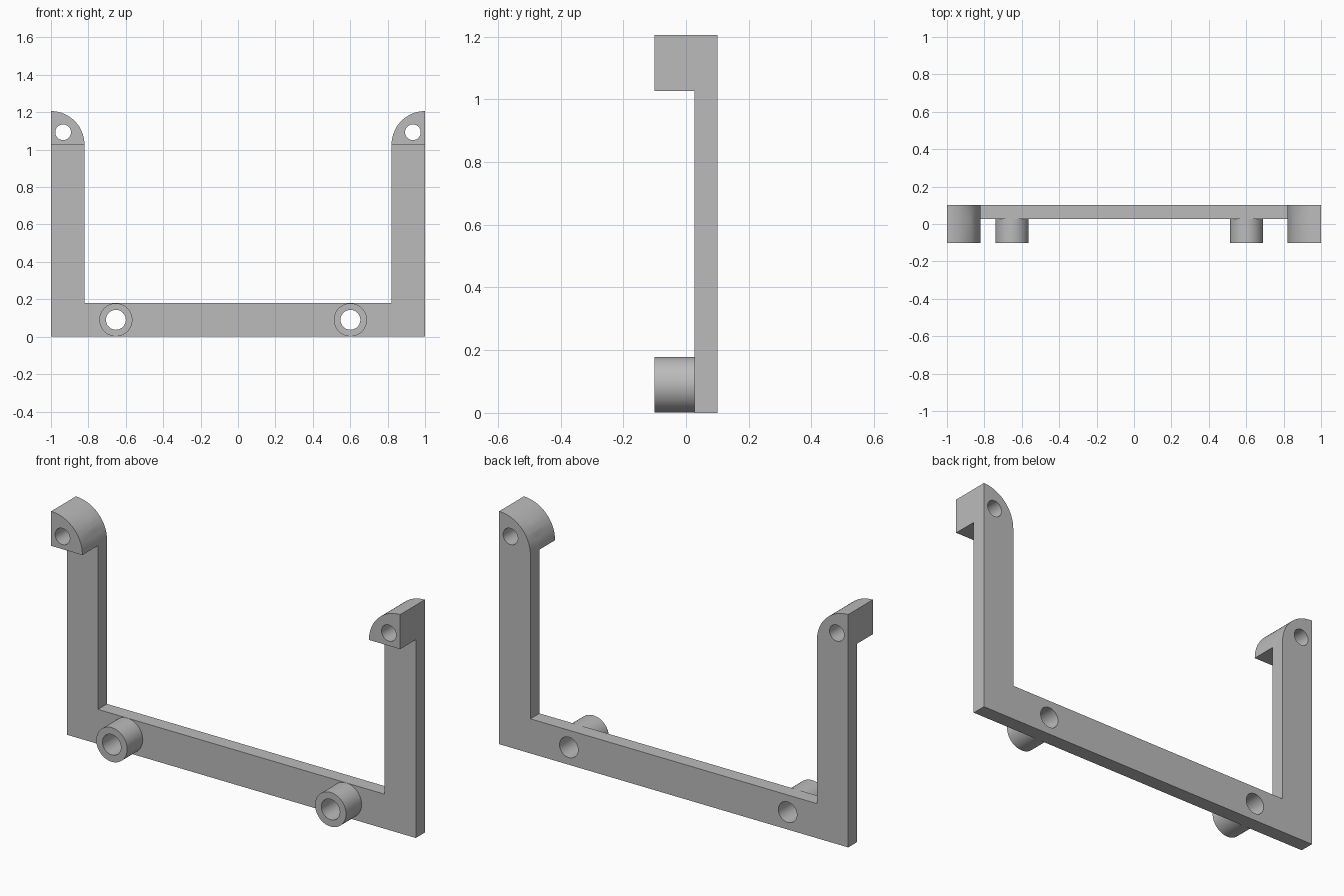
import bpy, bmesh
from math import sin, cos, pi

cube = bpy.data.objects.get("Cube")
if cube:
    bpy.data.objects.remove(cube, do_unlink=True)

FRONT, BACK, PLATE = -0.101, 0.101, 0.027   # depth limits and plate front
BAR = 0.179                                 # width of every bar
SHOULDER = 1.027                            # height where the rounded tops begin
BOSS_Z = 0.09

grey = bpy.data.materials.new("light_grey")
grey.use_nodes = True
grey.diffuse_color = (0.5, 0.5, 0.5, 1)
grey.node_tree.nodes["Principled BSDF"].inputs["Base Color"].default_value = (0.5, 0.5, 0.5, 1)


def prism(name, outline, y0, y1):
    """Extrude an x-z outline along y."""
    bm = bmesh.new()
    face = bm.faces.new([bm.verts.new((x, y0, z)) for x, z in outline])
    new = bmesh.ops.extrude_face_region(bm, geom=[face])["geom"]
    bmesh.ops.translate(bm, vec=(0, y1 - y0, 0),
                        verts=[v for v in new if isinstance(v, bmesh.types.BMVert)])
    bmesh.ops.recalc_face_normals(bm, faces=bm.faces)
    mesh = bpy.data.meshes.new(name)
    bm.to_mesh(mesh)
    bm.free()
    mesh.materials.append(grey)
    obj = bpy.data.objects.new(name, mesh)
    bpy.context.collection.objects.link(obj)
    return obj


def circle(x, z, r, n=64):
    return [(x + r * cos(2 * pi * i / n), z + r * sin(2 * pi * i / n)) for i in range(n)]


def quarter(side, n=20):
    """Rounded top: from the inner shoulder up to the outer tip."""
    return [(side * (1 - BAR * cos(pi / 2 * i / n)), SHOULDER + BAR * sin(pi / 2 * i / n))
            for i in range(n + 1)]


def combine(target, tool, operation):
    mod = target.modifiers.new(operation, "BOOLEAN")
    mod.operation, mod.solver, mod.object = operation, "EXACT", tool
    bpy.context.view_layer.objects.active = target
    bpy.ops.object.modifier_apply(modifier=mod.name)
    bpy.data.objects.remove(tool, do_unlink=True)


# U-shaped plate with rounded post tops
inner = 1 - BAR
outline = ([(-1, 0), (1, 0)] + quarter(1)[::-1] + [(inner, BAR), (-inner, BAR)] + quarter(-1))
frame = prism("bracket_frame", outline, PLATE, BACK)

# Thick end blocks on the posts
for side in (-1, 1):
    combine(frame, prism("end_block", quarter(side) + [(side, SHOULDER)], FRONT, PLATE), "UNION")

# Round bosses on the lower bar
bosses = (-0.653, 0.601)
for x in bosses:
    combine(frame, prism("boss", circle(x, BOSS_Z, 0.0885), FRONT, PLATE + 0.02), "UNION")

# Through holes in bosses and end blocks
holes = [(x, BOSS_Z, 0.053) for x in bosses] + [(s * 0.935, 1.093, 0.042) for s in (-1, 1)]
for x, z, r in holes:
    combine(frame, prism("hole_cutter", circle(x, z, r, 48), FRONT - 0.1, BACK + 0.1), "DIFFERENCE")

bpy.ops.object.select_all(action="DESELECT")
frame.select_set(True)
bpy.context.view_layer.objects.active = frame
bpy.ops.object.shade_smooth_by_angle(angle=pi / 6)
